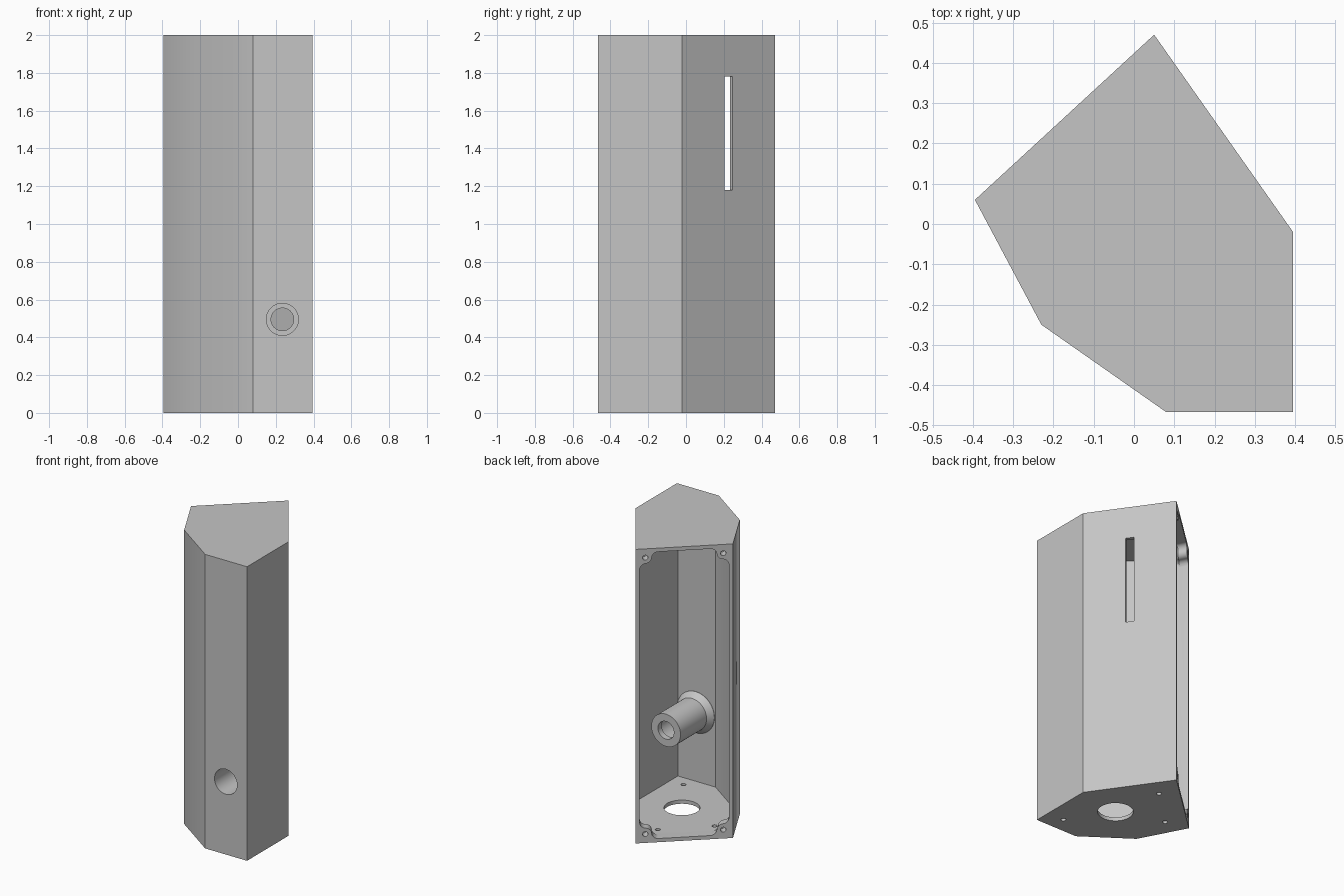
import bpy, bmesh, math
from mathutils import Vector
from mathutils.geometry import intersect_line_line_2d as _unused
from mathutils.geometry import intersect_line_line

if "Cube" in bpy.data.objects:
    bpy.data.objects.remove(bpy.data.objects["Cube"])

HEIGHT, WALL = 2.0, 0.025
Z = Vector((0, 0, 1))
# Plan of the housing, counter-clockwise; the first edge is the open side
PLAN = [Vector((x, y, 0)) for x, y in (
    (0.05, 0.47), (-0.395, 0.06), (-0.23, -0.25),
    (0.08, -0.467), (0.395, -0.467), (0.395, -0.02))]

grey = bpy.data.materials.new("plain grey")
grey.use_nodes = True
grey.diffuse_color = (0.56, 0.56, 0.56, 1)
grey.node_tree.nodes["Principled BSDF"].inputs["Base Color"].default_value = (0.56, 0.56, 0.56, 1)


def loft(name, rings):
    """Closed solid through a list of rings with equal point counts."""
    bm = bmesh.new()
    loops = [[bm.verts.new(p) for p in ring] for ring in rings]
    bm.faces.new(loops[0])
    bm.faces.new(loops[-1])
    for a, b in zip(loops, loops[1:]):
        for i in range(len(a)):
            j = (i + 1) % len(a)
            bm.faces.new((a[i], a[j], b[j], b[i]))
    bmesh.ops.recalc_face_normals(bm, faces=bm.faces)
    mesh = bpy.data.meshes.new(name)
    bm.to_mesh(mesh)
    bm.free()
    mesh.materials.append(grey)
    obj = bpy.data.objects.new(name, mesh)
    bpy.context.collection.objects.link(obj)
    return obj


def turned(name, origin, axis, profile, sides=48):
    """Round solid along an axis; profile holds (distance, radius) pairs."""
    axis = axis.normalized()
    u = axis.orthogonal().normalized()
    v = axis.cross(u)
    angles = [math.tau * i / sides for i in range(sides)]
    return loft(name, [[origin + axis * d + (u * math.cos(t) + v * math.sin(t)) * r
                        for t in angles] for d, r in profile])


def combine(target, tool, operation):
    """Apply a boolean and discard the tool."""
    tool.hide_render = True
    mod = target.modifiers.new(operation, 'BOOLEAN')
    mod.operation, mod.solver, mod.object = operation, 'EXACT', tool
    bpy.context.view_layer.objects.active = target
    bpy.ops.object.modifier_apply(modifier=mod.name)
    bpy.data.objects.remove(tool)


def offset_plan(distances):
    """Move every plan edge inward by its own distance."""
    lines = []
    for i, p in enumerate(PLAN):
        d = (PLAN[(i + 1) % len(PLAN)] - p).normalized()
        shift = Vector((-d.y, d.x, 0)) * distances[i]
        lines.append((p + shift, p + shift + d))
    return [intersect_line_line(*lines[i - 1], *lines[i])[0] for i in range(len(PLAN))]


def arc(cx, cy, r, start, end, steps=8):
    return [(cx + r * math.cos(math.radians(start + (end - start) * i / steps)),
             cy + r * math.sin(math.radians(start + (end - start) * i / steps)))
            for i in range(steps + 1)]


# Hollow housing, open on one side
housing = loft("housing", [PLAN, [p + Z * HEIGHT for p in PLAN]])
inner = offset_plan([-0.05] + [WALL] * (len(PLAN) - 1))
combine(housing, loft("cavity", [[p + Z * WALL for p in inner],
                                 [p + Z * (HEIGHT - WALL) for p in inner]]), 'DIFFERENCE')

# Screw bosses in the four corners of the opening
outline = ([(0.01, 0.01), (0.14, 0.01)] + arc(0.14, 0.065, 0.04, 270, 180)
           + arc(0.06, 0.06, 0.04, 0, 90) + arc(0.065, 0.14, 0.04, 270, 180)
           + [(0.01, 0.14)])
edge = (PLAN[1] - PLAN[0]).normalized()
corners = [(PLAN[0], edge, PLAN[-1] - PLAN[0]), (PLAN[1], -edge, PLAN[2] - PLAN[1])]
screw_holes = []
for corner, along, wall in corners:
    wall = wall.normalized()
    for base, up in ((0, Z), (HEIGHT, -Z)):
        origin = corner + Z * base
        rings = [[origin + wall * depth + (along * a + up * b) * size for a, b in outline]
                 for depth, size in ((0, 1), (0.06, 1), (0.16, 0.15))]
        combine(housing, loft("boss", rings), 'UNION')
        screw_holes.append(origin + (along + up) * 0.06)

# Tube with a flared foot, standing on the inside of the front wall
tube_start = Vector((0.235, -0.455, 0.495))
tube = turned("tube", tube_start, Vector((0, 1, 0)),
              [(0, 0.14), (0.015, 0.14), (0.055, 0.11), (0.335, 0.11)])
combine(housing, tube, 'UNION')
bore = turned("bore", tube_start, Vector((0, 1, 0)),
              [(-0.1, 0.085), (0.295, 0.085), (0.295, 0.06), (0.4, 0.06)])
combine(housing, bore, 'DIFFERENCE')

# Blind screw holes in the bosses
inward = Vector((-edge.y, edge.x, 0))
for spot in screw_holes:
    combine(housing, turned("screw_hole", spot, inward, [(-0.05, 0.017), (0.055, 0.017)], 20),
            'DIFFERENCE')

# Large opening and three fixing holes in the floor
for x, y, r in ((0.085, -0.078, 0.111), (0.271, -0.359, 0.016),
                (0.024, 0.269, 0.016), (-0.232, 0.024, 0.016)):
    combine(housing, turned("floor_hole", Vector((x, y, 0)), Z, [(-0.05, r), (0.06, r)], 40),
            'DIFFERENCE')

# Tall slot in the middle of the slanted side wall
side = (PLAN[0] - PLAN[-1]).normalized()
out = Vector((side.y, -side.x, 0))
middle = (PLAN[0] + PLAN[-1]) / 2
slot = [middle + side * s * 0.027 + out * o * 0.06
        for s, o in ((-1, -1), (1, -1), (1, 1), (-1, 1))]
combine(housing, loft("slot", [[p + Z * 1.18 for p in slot], [p + Z * 1.78 for p in slot]]),
        'DIFFERENCE')

# Smooth round surfaces, sharp edges
bpy.ops.object.select_all(action='DESELECT')
housing.select_set(True)
bpy.context.view_layer.objects.active = housing
bpy.ops.object.shade_smooth_by_angle(angle=math.radians(30))
